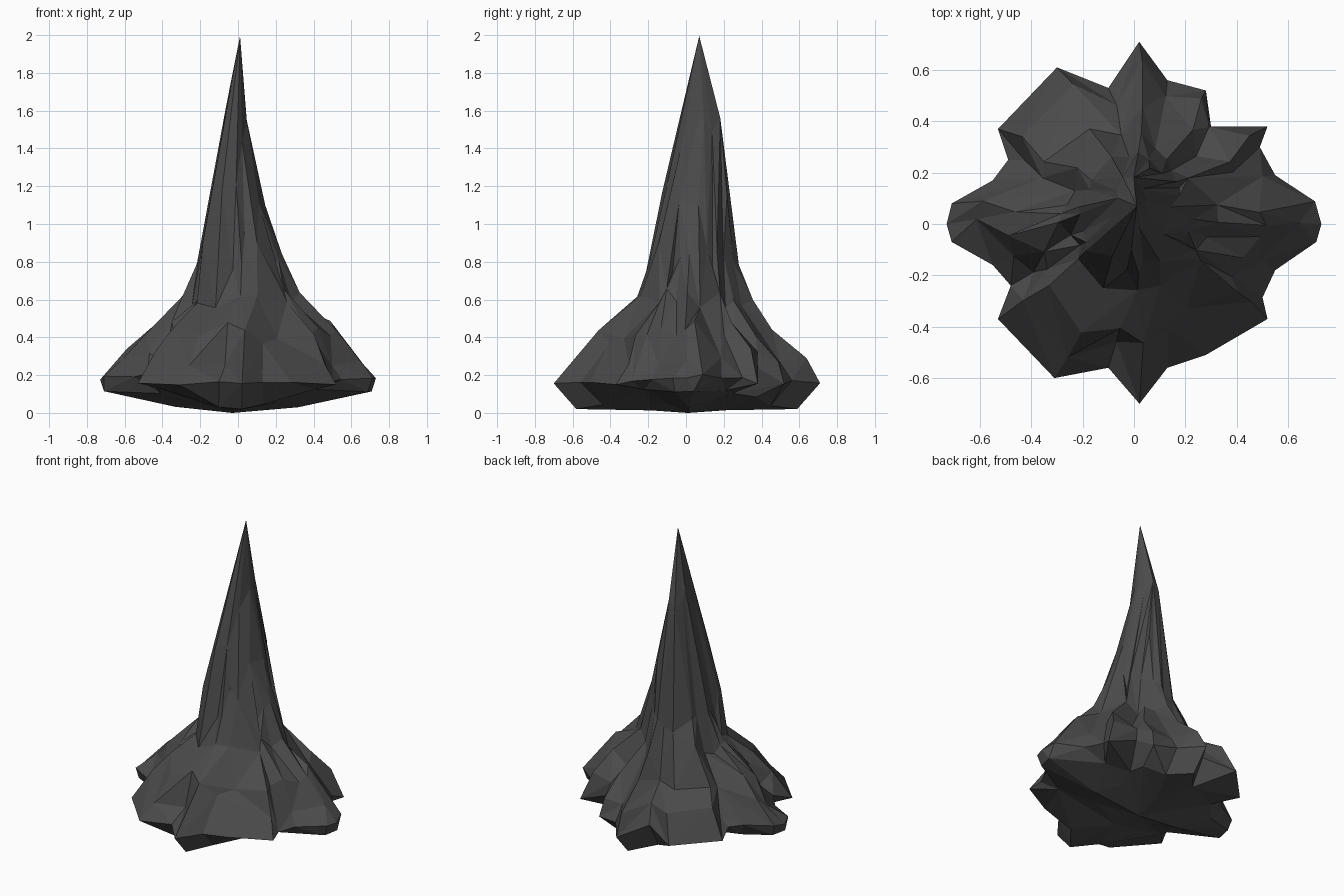
import bpy, bmesh, math, random
from mathutils import Vector

if "Cube" in bpy.data.objects:
    bpy.data.objects.remove(bpy.data.objects["Cube"])

random.seed(11)

# Jagged footprint seen from above, counter-clockwise
FOOT = [(.73, 0), (.71, .08), (.55, .19), (.49, .29), (.52, .38), (.30, .38), (.28, .52),
        (.13, .56), (.02, .71), (-.10, .53), (-.30, .61), (-.53, .37), (-.49, .25), (-.55, .17),
        (-.71, .08), (-.73, 0), (-.71, -.07), (-.55, -.16), (-.48, -.24), (-.53, -.37),
        (-.31, -.60), (-.10, -.56), (.02, -.70), (.13, -.56), (.28, -.51), (.52, -.37),
        (.50, -.29), (.55, -.18), (.71, -.07)]
AXES = (0, 8, 15, 22)      # tips of the four main lobes

# Rings: height, left, right, front, back, jaggedness, jitter
RINGS = [(.29, -.61, .64, -.60, .64, .95, .06),
         (.44, -.48, .52, -.47, .46, .85, .07),
         (.60, -.29, .33, -.28, .36, .6, .06),
         (.79, -.225, .25, -.205, .285, .4, .05),
         (1.10, -.165, .15, -.135, .25, .25, .03),
         (1.50, -.085, .05, -.045, .195, .15, .02)]

bm = bmesh.new()
n = len(FOOT)


def ring(fn):
    return [bm.verts.new(fn(i, Vector(p))) for i, p in enumerate(FOOT)]


def bottom(sx, sy, lift, undercut):
    # four keels reach outward, the diagonals are cut back and raised
    def place(i, p):
        diag = math.sin(2 * math.atan2(p.y, p.x)) ** 2
        k = 1 - undercut * .2 * diag
        z = .02 + lift * (p.x / .72) ** 2 + undercut * .07 * diag
        return (p.x * sx * k, p.y * sy * k, z)
    return place


def rim(i, p):
    s = Vector((p.x / .73, p.y / .71)).length
    z = .155 + .03 * (abs(p.x) > .68) + max(0, .84 - s) * .5
    return (p.x, p.y, z + random.uniform(-.01, .01))


def upper(z, x0, x1, y0, y1, jag, jit):
    def place(i, p):
        d = Vector((p.x / .73, p.y / .71))
        k = .95 * (1 - jag) + d.length * jag
        if i not in AXES:
            k *= random.uniform(1 - jit, 1 + jit)
        # bulging buttress at the front left, hollow at the back right
        if 18 <= i <= 20 and z > .7:
            k *= 1.17
        if 3 <= i <= 6 and .5 < z < .9:
            k *= .88
        d = d.normalized() * k
        dz = 0 if i in AXES else random.uniform(-.05, .05)
        return ((x0 + x1) / 2 + d.x * (x1 - x0) / 2,
                (y0 + y1) / 2 + d.y * (y1 - y0) / 2, z + dz)
    return place


# Underside, rim and tapering spire
loops = [ring(bottom(.5, .45, .02, .6)), ring(bottom(.98, .83, .095, 1)), ring(rim)]
loops += [ring(upper(*r)) for r in RINGS]
for a, b in zip(loops, loops[1:]):
    for i in range(n):
        j = (i + 1) % n
        if random.random() < .5:
            bm.faces.new((a[i], a[j], b[j]))
            bm.faces.new((a[i], b[j], b[i]))
        else:
            bm.faces.new((a[i], a[j], b[i]))
            bm.faces.new((a[j], b[j], b[i]))

# Pointed peak and shallow keel
peak = bm.verts.new((.01, .07, 2))
keel = bm.verts.new((-.03, 0, 0))
for i in range(n):
    j = (i + 1) % n
    bm.faces.new((loops[-1][i], loops[-1][j], peak))
    bm.faces.new((loops[0][j], loops[0][i], keel))

bmesh.ops.recalc_face_normals(bm, faces=bm.faces)
mesh = bpy.data.meshes.new("rock_spire")
bm.to_mesh(mesh)
bm.free()
rock = bpy.data.objects.new("rock_spire", mesh)
bpy.context.collection.objects.link(rock)

# Merge crowded facets into larger chipped planes
dec = rock.modifiers.new("chipped_facets", 'DECIMATE')
dec.ratio = .6

mat = bpy.data.materials.new("dark_stone")
mat.diffuse_color = (.07, .07, .07, 1)
mat.use_nodes = True
mat.node_tree.nodes["Principled BSDF"].inputs["Base Color"].default_value = mat.diffuse_color
mesh.materials.append(mat)
